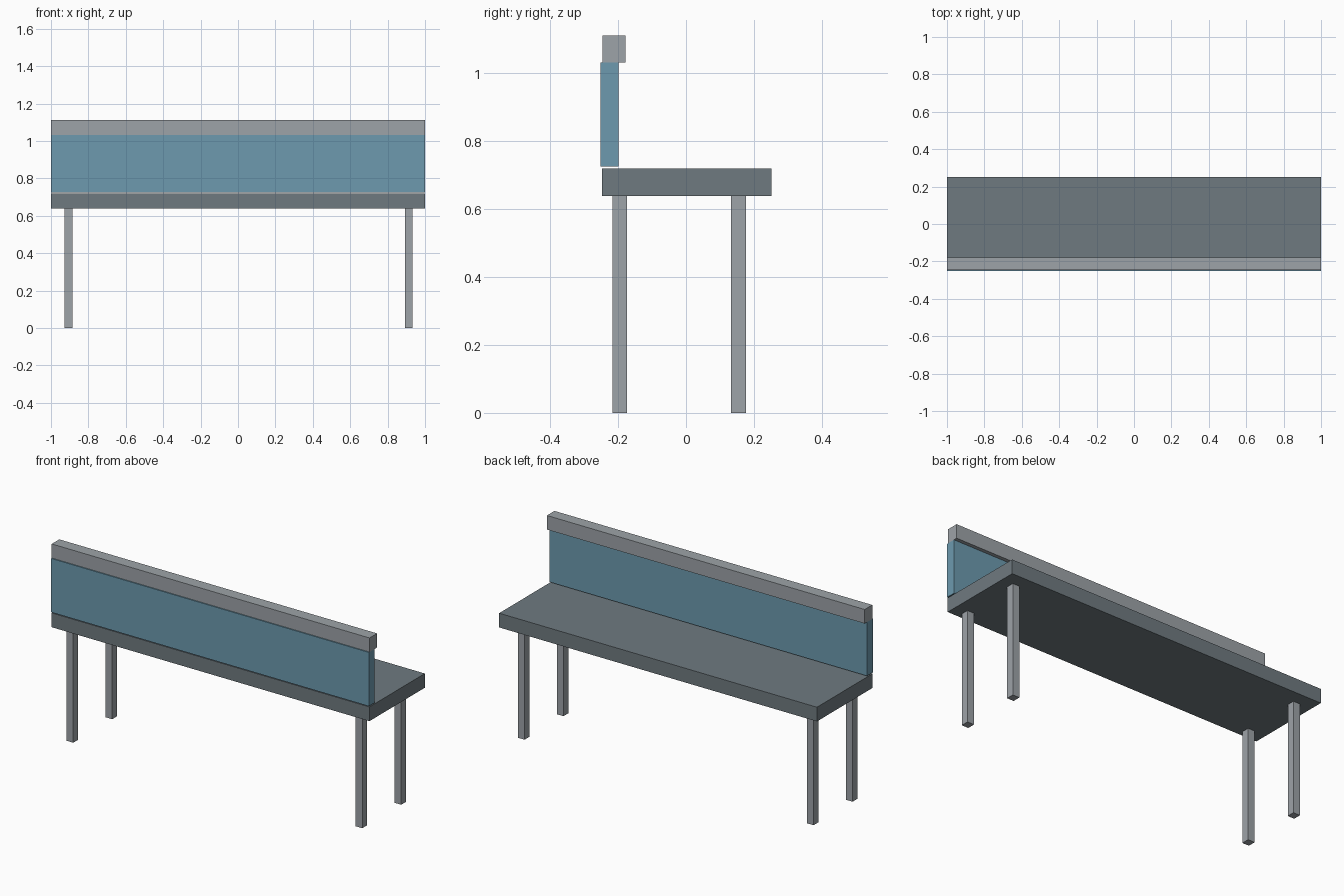
import bpy

if "Cube" in bpy.data.objects:
    bpy.data.objects.remove(bpy.data.objects["Cube"])


def material(name, rgb):
    m = bpy.data.materials.new(name)
    m.diffuse_color = (*rgb, 1.0)
    m.use_nodes = True
    m.node_tree.nodes["Principled BSDF"].inputs["Base Color"].default_value = m.diffuse_color
    return m


def box(name, mat, x, y, z):
    """Axis-aligned box from (min, max) ranges."""
    ranges = (x, y, z)
    bpy.ops.mesh.primitive_cube_add(size=1, location=[(a + b) / 2 for a, b in ranges])
    ob = bpy.context.object
    ob.name = name
    ob.scale = [b - a for a, b in ranges]
    bpy.ops.object.transform_apply(location=False, rotation=False, scale=True)
    ob.data.materials.append(mat)
    return ob


light_grey = material("light grey", (0.337, 0.366, 0.392))
dark_grey = material("dark grey", (0.159, 0.195, 0.216))
blue = material("dusty blue", (0.153, 0.323, 0.429))

# Seat slab
box("seat", dark_grey, (-1, 1), (-0.247, 0.251), (0.638, 0.719))

# Backrest panel, a hair above the seat, with the rail on top
box("back_panel", blue, (-1, 1), (-0.252, -0.199), (0.725, 1.031))
box("top_rail", light_grey, (-1, 1), (-0.246, -0.178), (1.031, 1.111))

# Four square legs
for side, x in (("left", (-0.927, -0.885)), ("right", (0.892, 0.934))):
    for end, y in (("front", (-0.217, -0.173)), ("back", (0.133, 0.177))):
        box(f"{end}_{side}_leg", light_grey, x, y, (0, 0.638))
